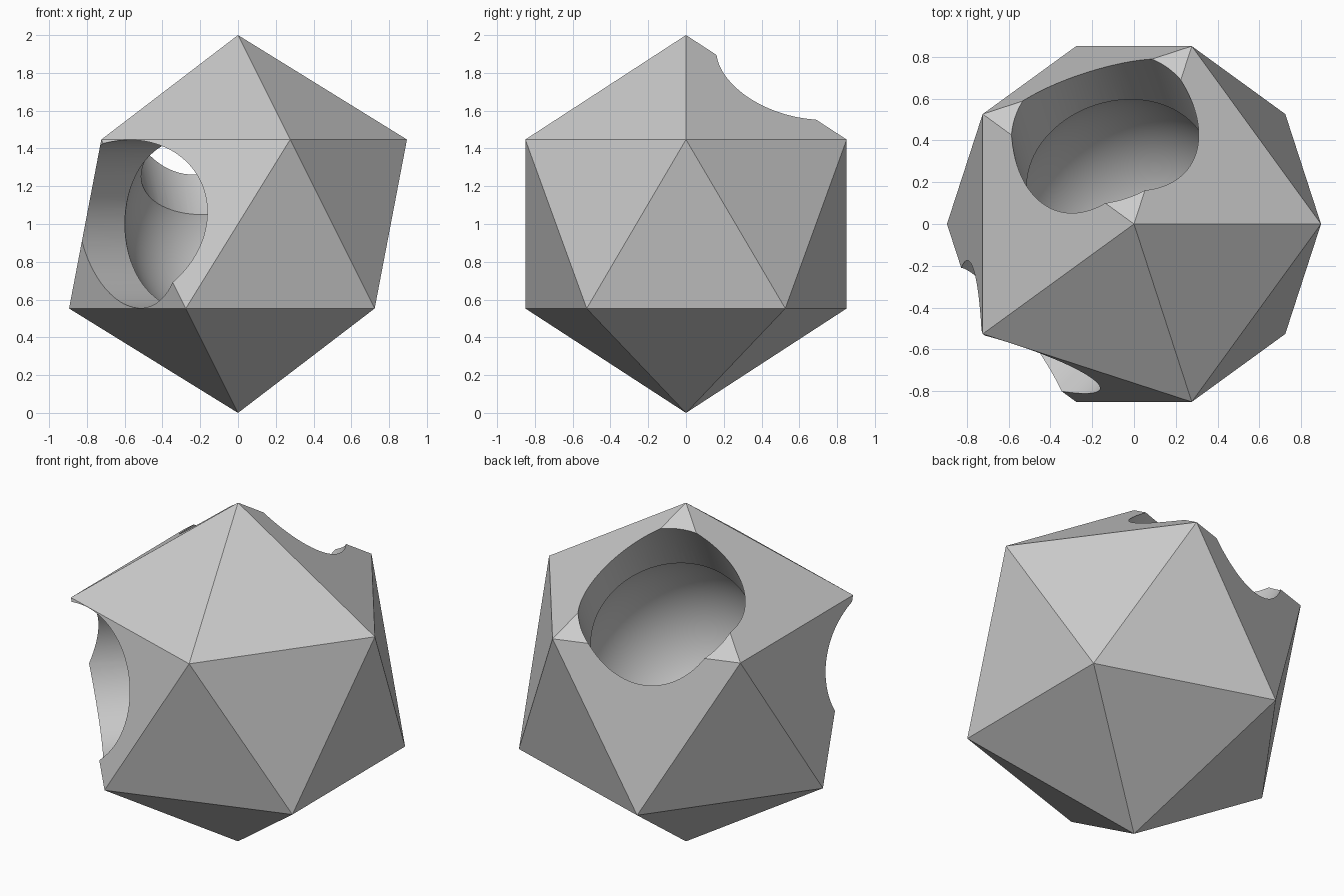
import bpy
import math
from mathutils import Vector

cube = bpy.data.objects.get("Cube")
if cube:
    bpy.data.objects.remove(cube, do_unlink=True)

CENTRE = Vector((0, 0, 1))
BORE_RADIUS = 0.445
CAVITY_RADIUS = 0.6

# One plain grey material
grey = bpy.data.materials.new("light_grey")
grey.use_nodes = True
colour = (0.6, 0.6, 0.6, 1)
grey.diffuse_color = colour
grey.node_tree.nodes["Principled BSDF"].inputs["Base Color"].default_value = colour


def name_active(name):
    obj = bpy.context.active_object
    obj.name = name
    obj.data.materials.append(grey)
    return obj


def add_bore(name, direction):
    """Cylinder running from the centre outwards along a direction."""
    axis = Vector(direction).normalized()
    length = 1.5
    bpy.ops.mesh.primitive_cylinder_add(
        vertices=96, radius=BORE_RADIUS, depth=length,
        location=CENTRE + axis * length / 2,
        rotation=axis.to_track_quat('Z', 'Y').to_euler())
    return name_active(name)


# Twenty-sided solid standing on a point
bpy.ops.mesh.primitive_ico_sphere_add(subdivisions=1, radius=1, location=CENTRE)
body = name_active("hollow_icosahedron")

# Round inner cavity
bpy.ops.mesh.primitive_uv_sphere_add(
    segments=96, ring_count=48, radius=CAVITY_RADIUS, location=CENTRE)
cutters = [name_active("cavity_cutter")]

# Level bore to the front right, and bore square to the upper back face
tilt, turn = math.asin(0.795), math.radians(108)
cutters.append(add_bore("front_bore_cutter", (-1, -1, 0)))
cutters.append(add_bore("back_bore_cutter", (
    math.cos(tilt) * math.cos(turn),
    math.cos(tilt) * math.sin(turn),
    math.sin(tilt))))

# Cut the cavity and both bores out of the solid
bpy.ops.object.select_all(action='DESELECT')
body.select_set(True)
bpy.context.view_layer.objects.active = body
for cutter in cutters:
    cutter.hide_render = True
    cut = body.modifiers.new(cutter.name, 'BOOLEAN')
    cut.operation = 'DIFFERENCE'
    cut.solver = 'EXACT'
    cut.object = cutter
    bpy.ops.object.modifier_apply(modifier=cut.name)
    bpy.data.objects.remove(cutter, do_unlink=True)

# Smooth bores and cavity, crisp outer facets and rims
bpy.ops.object.shade_smooth_by_angle(angle=math.radians(25))
